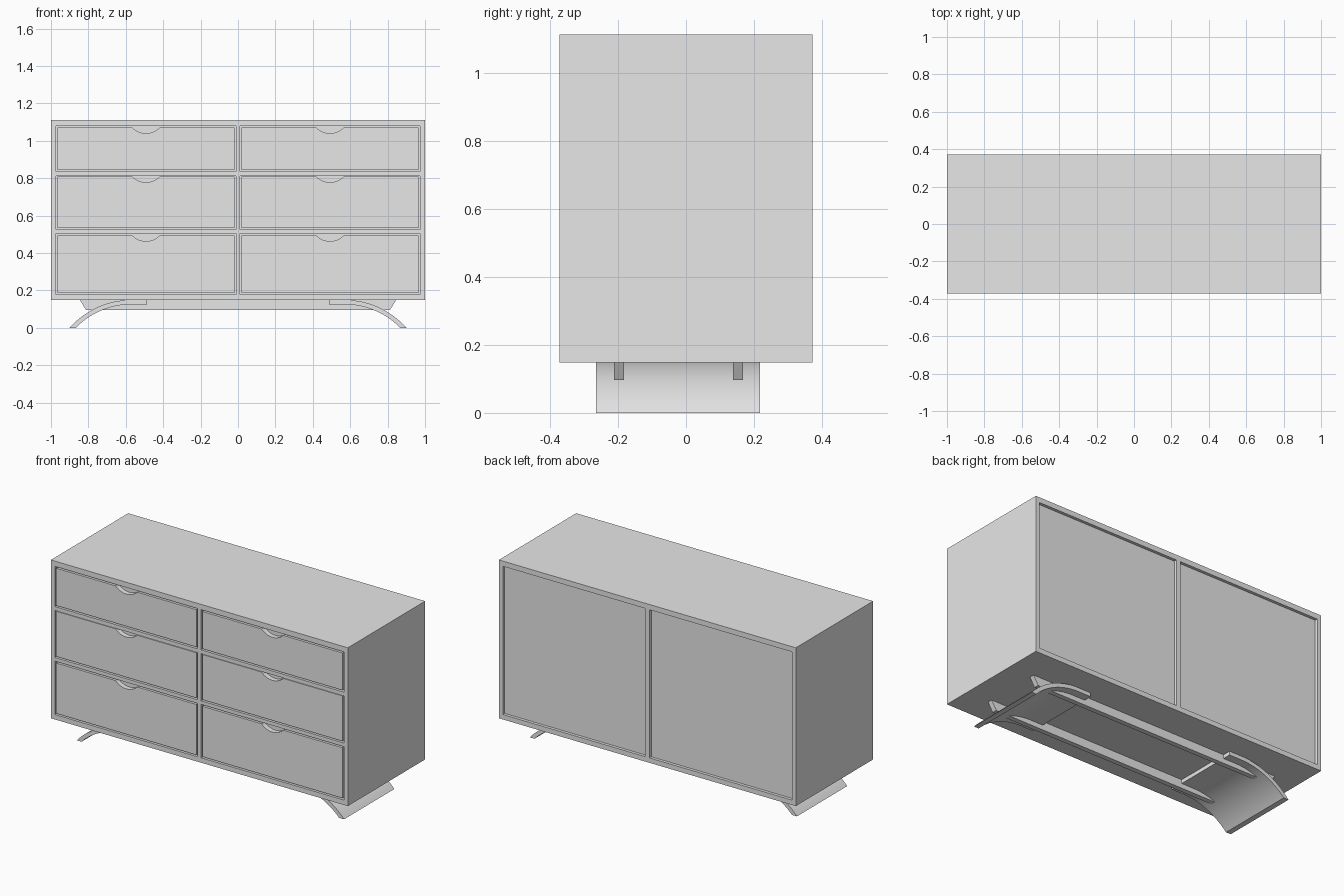
import bpy, bmesh, math

if "Cube" in bpy.data.objects:
    bpy.data.objects.remove(bpy.data.objects["Cube"], do_unlink=True)

grey = bpy.data.materials.new("plain grey")
grey.use_nodes = True
grey.diffuse_color = (0.8, 0.8, 0.8, 1)
grey.node_tree.nodes["Principled BSDF"].inputs["Base Color"].default_value = (0.8, 0.8, 0.8, 1)


def prism(name, profile, y0, y1):
    """Extrude an (x, z) outline from y0 to y1."""
    bm = bmesh.new()
    face = bm.faces.new([bm.verts.new((x, y0, z)) for x, z in profile])
    out = bmesh.ops.extrude_face_region(bm, geom=[face])
    moved = [v for v in out["geom"] if isinstance(v, bmesh.types.BMVert)]
    bmesh.ops.translate(bm, verts=moved, vec=(0, y1 - y0, 0))
    bmesh.ops.recalc_face_normals(bm, faces=bm.faces)
    mesh = bpy.data.meshes.new(name)
    bm.to_mesh(mesh)
    bm.free()
    mesh.materials.append(grey)
    obj = bpy.data.objects.new(name, mesh)
    bpy.context.collection.objects.link(obj)
    return obj


def box(name, x0, x1, y0, y1, z0, z1):
    return prism(name, [(x0, z0), (x1, z0), (x1, z1), (x0, z1)], y0, y1)


def cut(target, cutter):
    mod = target.modifiers.new("opening", "BOOLEAN")
    mod.operation, mod.solver, mod.object = "DIFFERENCE", "EXACT", cutter
    bpy.context.view_layer.objects.active = target
    bpy.ops.object.modifier_apply(modifier=mod.name)
    bpy.data.objects.remove(cutter, do_unlink=True)


def mirrored(profile, side):
    return [(side * x, z) for x, z in profile]


DEPTH, BASE, TOP = 0.372, 0.148, 1.112
IN, OUT, GAP = 0.011, 0.973, 0.009
# bottom, top and upper gap of each drawer row
ROWS = {"bottom": (0.178, 0.503, GAP), "middle": (0.525, 0.812, 0.003), "top": (0.835, 1.08, GAP)}

cabinet = box("cabinet_body", -1, 1, -DEPTH, DEPTH, BASE, TOP)

# drawer front outline with a scooped finger pull in its top edge
def drawer_outline(z0, z1):
    x0, x1 = IN + GAP, OUT - GAP
    mid, half, drop = (x0 + x1) / 2, 0.073, 0.031
    radius = (half ** 2 + drop ** 2) / (2 * drop)
    sweep = math.asin(half / radius)
    scoop = []
    for i in range(17):
        a = sweep * (1 - i / 8)
        scoop.append((mid + radius * math.sin(a), z1 - drop + radius * (1 - math.cos(a))))
    return [(x0, z0), (x1, z0), (x1, z1)] + scoop + [(x0, z1)]


# curved foot board: flat inner end that bends down to the floor
def foot_outline():
    cx, cz, r_out, r_in = 0.57, -0.291, 0.44, 0.416
    steps = 20

    def arc(r):
        end = math.acos(-cz / r)
        return [(cx + r * math.sin(end * i / steps), cz + r * math.cos(end * i / steps))
                for i in range(steps + 1)]
    inner_end = 0.487
    return ([(inner_end, cz + r_out)] + arc(r_out) + arc(r_in)[::-1]
            + [(inner_end, cz + r_in)])


for side, word in ((1, "left"), (-1, "right")):
    # drawers set in their openings
    for row, (z0, z1, gap) in ROWS.items():
        cut(cabinet, box("cutter", side * IN, side * OUT, -DEPTH - 0.1, -DEPTH + 0.03, z0, z1))
        prism(f"{row}_drawer_{word}", mirrored(drawer_outline(z0 + GAP, z1 - gap), side),
              -DEPTH, -DEPTH + 0.031)
    # recessed back panel
    cut(cabinet, box("cutter", side * 0.014, side * OUT, DEPTH - 0.018, DEPTH + 0.1, 0.178, 1.08))
    # foot
    foot = prism(f"foot_board_{word}", mirrored(foot_outline(), side), -0.265, 0.218)
    bpy.ops.object.select_all(action="DESELECT")
    foot.select_set(True)
    bpy.context.view_layer.objects.active = foot
    bpy.ops.object.shade_smooth_by_angle(angle=math.radians(30))

# long rails under the cabinet with slanted ends
for y, word in ((-0.197, "front"), (0.153, "back")):
    prism(f"{word}_rail", [(-0.813, 0.096), (0.813, 0.096), (0.845, BASE), (-0.845, BASE)],
          y - 0.015, y + 0.015)
